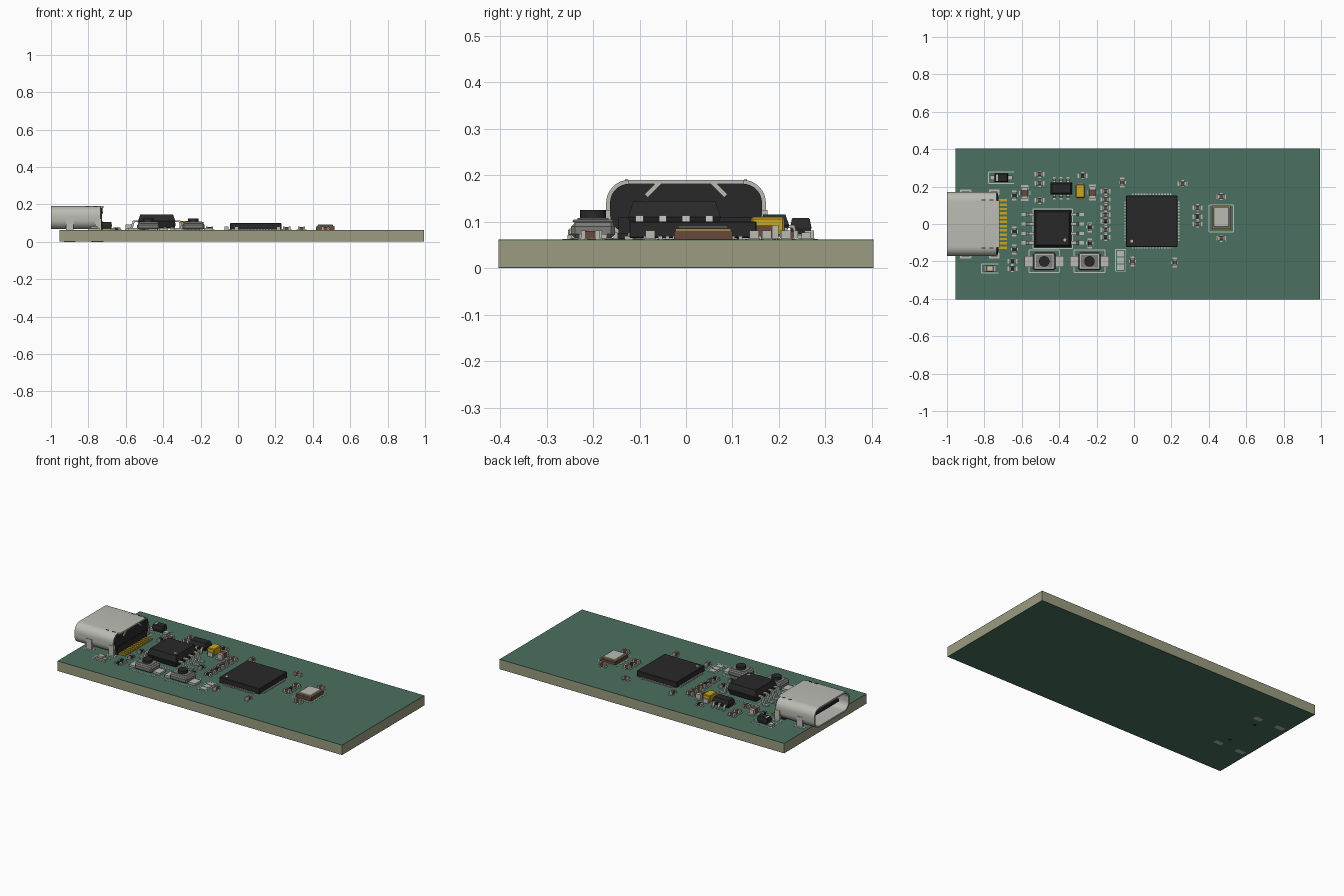
import bpy, bmesh, math
from mathutils import Matrix, Vector

if "Cube" in bpy.data.objects:
    bpy.data.objects.remove(bpy.data.objects["Cube"])

COL = {"green": (.07, .16, .115), "core": (.33, .33, .22), "black": (.022, .022, .022),
       "silver": (.5, .5, .46), "gold": (.6, .38, .015), "brown": (.14, .065, .045),
       "silk": (.5, .55, .51), "steel": (.2, .2, .19), "brass": (.33, .24, .08), "cream": (.6, .55, .4)}
MAT = {}
for k, c in COL.items():
    MAT[k] = bpy.data.materials.new(k)
    MAT[k].diffuse_color = (*c, 1)
T = 0.062  # board top


def finish(bm, name, mat, smooth=False):
    bmesh.ops.recalc_face_normals(bm, faces=bm.faces)
    me = bpy.data.meshes.new(name)
    for f in bm.faces:
        f.smooth = smooth
    bm.to_mesh(me)
    bm.free()
    me.materials.append(MAT[mat])
    if smooth:
        me.set_sharp_from_angle(angle=math.radians(35))
    ob = bpy.data.objects.new(name, me)
    bpy.context.collection.objects.link(ob)
    return ob


def boxes(name, mat, items, bevel=0):
    """items: (cx, cy, sx, sy, z0, z1)"""
    bm = bmesh.new()
    for cx, cy, sx, sy, z0, z1 in items:
        m = Matrix.Translation((cx, cy, (z0 + z1) / 2)) @ Matrix.Diagonal((sx, sy, z1 - z0, 1))
        bmesh.ops.create_cube(bm, size=1, matrix=m)
    if bevel:
        bmesh.ops.bevel(bm, geom=bm.edges[:], offset=bevel, segments=1, affect='EDGES')
    return finish(bm, name, mat)


def chip(name, cx, cy, sx, sy, z0, z1, taper, mat="black"):
    """Moulded package, widest at mid height"""
    bm = bmesh.new()
    rings = []
    for z, t in ((z0, taper), ((z0 + z1) / 2, 0), (z1, taper)):
        rings.append([bm.verts.new((cx + a * (sx / 2 - t), cy + b * (sy / 2 - t), z))
                      for a, b in ((-1, -1), (1, -1), (1, 1), (-1, 1))])
    for r, s in zip(rings, rings[1:]):
        for i in range(4):
            bm.faces.new((r[i], r[(i + 1) % 4], s[(i + 1) % 4], s[i]))
    bm.faces.new(rings[0])
    bm.faces.new(rings[-1])
    finish(bm, name, mat)


def cylinder(name, mat, cx, cy, r, z0, z1, seg=32):
    bm = bmesh.new()
    bmesh.ops.create_cone(bm, cap_ends=True, segments=seg, radius1=r, radius2=r, depth=z1 - z0,
                          matrix=Matrix.Translation((cx, cy, (z0 + z1) / 2)))
    finish(bm, name, mat, True)


def gull_leads(name, items, reach, h, w):
    """Bent leads; items: (x, y, outward angle)"""
    t = 0.007
    prof = [(-.01, h), (reach * .45, h), (reach * .65, t), (reach, t), (reach, 0),
            (reach * .5, 0), (reach * .32, h - t), (-.01, h - t)]
    bm = bmesh.new()
    for x, y, ang in items:
        m = Matrix.Translation((x, y, T + .001)) @ Matrix.Rotation(ang, 4, 'Z')
        a, b = [[bm.verts.new(m @ Vector((p, s * w / 2, q))) for p, q in prof] for s in (-1, 1)]
        bm.faces.new(a)
        bm.faces.new(b)
        for i in range(8):
            j = (i + 1) % 8
            bm.faces.new((a[i], a[j], b[j], b[i]))
    finish(bm, name, "silver")


def rounded(hw, z0, z1, r, n=8):
    pts = []
    for cy, cz, a0 in ((hw - r, z1 - r, 0), (r - hw, z1 - r, 90), (r - hw, z0 + r, 180), (hw - r, z0 + r, 270)):
        for i in range(n + 1):
            a = math.radians(a0 + 90 * i / n)
            pts.append((cy + r * math.cos(a), cz + r * math.sin(a)))
    return pts


def loft_x(name, mat, loops, close):
    """Bridge matching loops (x, profile) in order; close joins last to first"""
    bm = bmesh.new()
    vs = [[bm.verts.new((x, y, z)) for y, z in p] for x, p in loops]
    for r, s in zip(vs, vs[1:] + vs[:1] if close else vs[1:]):
        for i in range(len(r)):
            j = (i + 1) % len(r)
            bm.faces.new((r[i], r[j], s[j], s[i]))
    if not close:
        bm.faces.new(vs[0])
        bm.faces.new(vs[-1])
    finish(bm, name, mat, True)


def frame(cx, cy, sx, sy, w=.005):
    z = (T, T + .0012)
    return [(cx, cy + s * sy / 2, sx, w, *z) for s in (-1, 1)] + [(cx + s * sx / 2, cy, w, sy, *z) for s in (-1, 1)]


# Board: core with solder mask on both faces
boxes("board_core", "core", [(.02, 0, 1.95, .806, .002, .06)])
boxes("board_mask_top", "green", [(.02, 0, 1.95, .806, .06, T)])
boxes("board_mask_bottom", "green", [(.02, 0, 1.95, .806, .0005, .002)])
silk = []

# USB socket: hollow shell, rear housing, tongue, legs, contacts
out, inn = rounded(.172, .067, .19, .05), rounded(.163, .076, .181, .041)
loft_x("socket_shell", "silver", [(-1, out), (-.735, out), (-.735, inn), (-1, inn)], True)
plug = rounded(.1635, .0755, .1815, .041)
loft_x("socket_housing", "black", [(-.79, plug), (-.728, plug)], False)
boxes("socket_housing_base", "black", [(-.752, 0, .055, .29, T, .11)])
boxes("socket_tongue", "black", [(-.87, 0, .18, .26, .119, .138)], .003)
boxes("socket_rear_lip", "silver", [(-.728, 0, .016, .25, .181, .19)])
flaps = bmesh.new()
for s in (-1, 1):
    bmesh.ops.create_cube(flaps, size=1, matrix=Matrix.Translation((-.725, s * .071, .17))
                          @ Matrix.Rotation(s * math.radians(-45), 4, 'X') @ Matrix.Diagonal((.008, .042, .01, 1)))
finish(flaps, "socket_rear_flaps", "silver")
legs = [(x, s * .169, w, .012) for x, w in ((-.9, .04), (-.747, .034)) for s in (-1, 1)]
boxes("socket_legs", "silver", [(*l, .001, .125) for l in legs])
boxes("socket_leg_pads", "silver", [(x, y, w + .02, .03, z, z + .0012) for x, y, w, _ in legs for z in (0, T)])
boxes("socket_top_slots", "black", [(x, s * .128, .022, .006, .189, .1905) for x in (-.805, -.762) for s in (-1, 1)])
boxes("socket_contacts", "gold", [(-.705, -.126 + i * .0229, .05, .013, T, .07) for i in range(12)])
for i, s in enumerate((-1, 1)):
    cylinder(f"socket_peg_{i}", "black", -.774, s * .106, .01, 0, .08, 16)

# Memory chip with four leads per side
chip("memory_chip", -.435, -.025, .2, .2, .075, .145, .012)
gull_leads("memory_leads", [(-.435 + s * .095, -.1 + i * .05, 0 if s > 0 else math.pi)
                            for s in (-1, 1) for i in range(4)], .072, .05, .017)
cylinder("memory_dot", "silver", -.37, -.085, .008, .14, .1455, 16)
silk += frame(-.435, -.025, .212, .212)

# Regulator with three plus two leads
chip("regulator", -.39, .19, .115, .064, .07, .115, .008)
gull_leads("regulator_leads", [(-.39 + d, .22, math.pi / 2) for d in (-.037, 0, .037)]
           + [(-.39 + d, .16, -math.pi / 2) for d in (-.037, 0, .037)], .03, .03, .014)

# Controller: flat package with perimeter pads
boxes("controller_chip", "black", [(.095, .015, .274, .274, T + .003, .1)], .002)
pads = []
for i in range(14):
    d = -.102 + i * .0157
    pads += [(.095 + d, .015 + s * .138, .009, .018, T, .069) for s in (-1, 1)]
    pads += [(.095 + s * .138, .015 + d, .018, .009, T, .069) for s in (-1, 1)]
boxes("controller_pads", "silver", pads)
cylinder("controller_dot", "silver", -.012, -.092, .008, .095, .1005, 16)

# Crystal: ceramic base, metal lid
boxes("crystal_base", "brown", [(.467, .037, .1, .126, T, .08)])
boxes("crystal_seal", "brass", [(.467, .037, .096, .12, .08, .085)])
boxes("crystal_lid", "silver", [(.467, .037, .082, .106, .085, .091)], .002)
silk += frame(.467, .03, .13, .145)

# Push buttons
for i, x in enumerate((-.48, -.238)):
    boxes(f"button_{i}_body", "steel", [(x, -.2, .118, .094, T + .003, .098)], .008)
    boxes(f"button_{i}_cover", "silver", [(x, -.2, .112, .088, .098, .105)], .003)
    boxes(f"button_{i}_plate", "steel", [(x, -.2, .09, .066, .104, .108)])
    cylinder(f"button_{i}_cap", "black", x, -.2, .028, .1, .125)
    boxes(f"button_{i}_tabs", "silver", [(x + s * .081, -.2, .048, .06, T, .074) for s in (-1, 1)])
    silk += frame(x, -.2, .165, .12)

# Tantalum capacitor, diode, indicator lamp
boxes("tantalum_capacitor", "gold", [(-.287, .176, .05, .072, .068, .11)], .004)
boxes("tantalum_ends", "silver", [(-.287, .176 + s * .034, .034, .016, T, .088) for s in (-1, 1)])
chip("diode", -.71, .247, .072, .046, .068, .107, .004)
boxes("diode_band", "silver", [(-.732, .247, .01, .036, .106, .1075)])
boxes("diode_ends", "silver", [(-.71 + s * .046, .247, .03, .026, T, .073) for s in (-1, 1)])
silk += frame(-.71, .247, .135, .062)[:3]
boxes("lamp_lens", "cream", [(-.77, -.238, .04, .032, .07, .085)], .003)
boxes("lamp_base", "silver", [(-.77, -.238, .066, .034, T, .071)])
silk += frame(-.77, -.238, .09, .05)[:3]

# Small two-terminal parts (x, y, vertical)
caps = [(.26, .216, 0), (.34, .088, 0), (.34, 0, 0), (.467, .147, 0), (.467, -.077, 0), (-.008, -.2, 1),
        (.217, -.206, 1), (-.062, .222, 1), (-.505, .126, 0), (-.505, .265, 0), (-.505, .217, 0)]
caps += [(-.152, y, 0) for y in (.174, .131, .088, .05, -.03)]
ress = [(.34, .04, 0), (-.275, .259, 0), (-.65, -.238, 0), (-.65, -.2, 0), (-.639, -.136, 1), (-.639, -.04, 1),
        (-.639, .152, 1), (-.237, -.018, 1), (-.237, -.104, 1), (-.152, .015, 0), (-.152, -.072, 0)]
big = [(-.585, .165, 1), (-.222, .168, 1)]


def passives(name, mat, items, L, W, H):
    body, ends = [], []
    for x, y, v in items:
        def put(d, e, l, w, z0, z1):
            return (x + e, y + d, w, l, z0, z1) if v else (x + d, y + e, l, w, z0, z1)
        body.append(put(0, 0, L * .6, W * .95, T + .002, T + H - .001))
        for s in (-1, 1):
            ends.append(put(s * L * .39, 0, L * .22, W, T + .001, T + H))
            ends.append(put(s * L * .48, 0, L * .38, W * 1.2, T, T + .003))
            silk.append(put(0, s * W * .85, L * .35, .005, T, T + .0012))
    boxes(name + "_bodies", mat, body)
    boxes(name + "_ends", "silver", ends)


passives("small_capacitors", "brown", caps, .039, .02, .019)
passives("small_resistors", "black", ress, .039, .02, .015)
passives("large_capacitors", "brown", big, .063, .033, .031)

# Solder jumper and printed outlines
boxes("jumper_pads", "silver", [(-.072, -.195 + d, .038, .03, T, T + .002) for d in (-.036, 0, .036)])
silk += frame(-.072, -.195, .056, .115)
boxes("printed_outlines", "silk", silk)

for m in bpy.data.materials:
    if m.users and not m.is_grease_pencil:
        m.use_nodes = True
        m.node_tree.nodes["Principled BSDF"].inputs["Base Color"].default_value = m.diffuse_color
